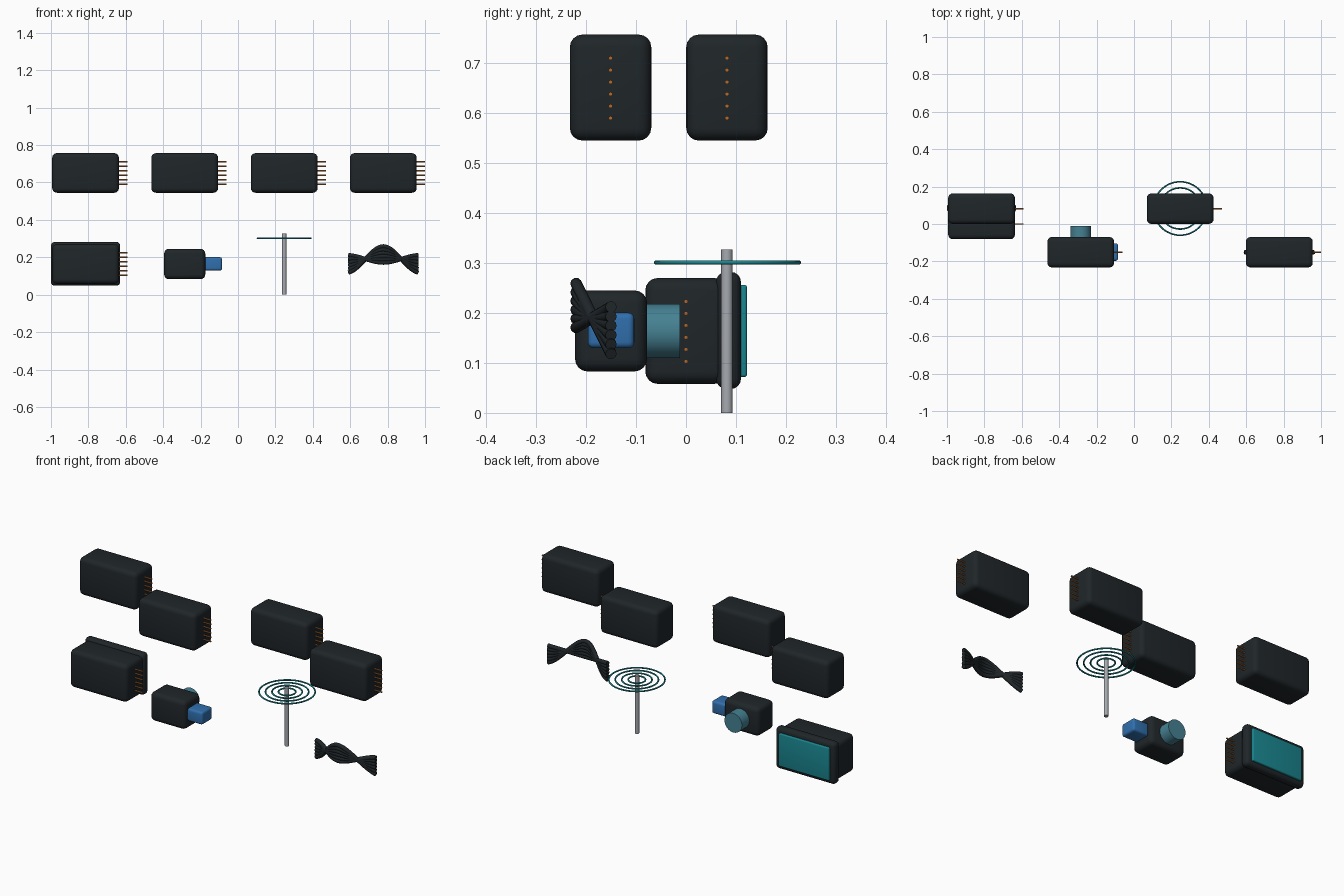
import bpy, math
from mathutils import Vector

if "Cube" in bpy.data.objects:
    bpy.data.objects.remove(bpy.data.objects["Cube"])


def mat(name, col):
    m = bpy.data.materials.new(name)
    m.diffuse_color = (*col, 1)
    m.use_nodes = True
    m.node_tree.nodes["Principled BSDF"].inputs["Base Color"].default_value = m.diffuse_color
    return m


DARK = mat("dark_plastic", (0.014, 0.019, 0.022))
COPPER = mat("copper", (0.45, 0.15, 0.03))
BLUE = mat("blue", (0.03, 0.16, 0.42))
GLASS = mat("lens_blue", (0.06, 0.22, 0.29))
TEAL = mat("teal", (0.01, 0.24, 0.28))
METAL = mat("metal", (0.38, 0.40, 0.43))


def finish(name, m):
    o = bpy.context.object
    o.name = name
    o.data.materials.append(m)
    bpy.ops.object.shade_smooth_by_angle(angle=math.radians(40))
    return o


def box(name, c, size, bevel, m):
    bpy.ops.mesh.primitive_cube_add(size=1, location=c)
    o = bpy.context.object
    o.scale = size
    bpy.ops.object.transform_apply(location=False, rotation=False, scale=True)
    b = o.modifiers.new("round", 'BEVEL')
    b.width, b.segments = bevel, 4
    bpy.ops.object.modifier_apply(modifier="round")
    return finish(name, m)


def rod(name, a, b, r, m, n=32):
    a, b = Vector(a), Vector(b)
    d = b - a
    bpy.ops.mesh.primitive_cylinder_add(vertices=n, radius=r, depth=d.length,
                                        location=(a + b) / 2,
                                        rotation=d.to_track_quat('Z', 'Y').to_euler())
    return finish(name, m)


# module: rounded case with a column of six pins on its right side
def module(name, x, y, z):
    box(name + "_case", (x, y, z), (0.357, 0.163, 0.212), 0.025, DARK)
    for i in range(6):
        pz = z + (i - 2.5) * 0.024 - 0.001
        rod(f"{name}_pin_{i+1}", (x + 0.16, y, pz), (x + 0.223, y, pz), 0.004, COPPER, 12)


XS = [-0.815, -0.285, 0.247, 0.777]
for i, x in enumerate(XS):
    module(f"module_{i+1}", x, 0.082 if i % 2 == 0 else -0.151, 0.651)

# display module with bezel and screen on the back
module("display", XS[0], 0, 0.164)
box("display_bezel", (XS[0], 0.085, 0.165), (0.37, 0.05, 0.234), 0.02, DARK)
box("display_screen", (XS[0], 0.113, 0.164), (0.312, 0.018, 0.184), 0.005, TEAL)

# camera body, side block and lens
box("camera_body", (XS[1], -0.15, 0.164), (0.22, 0.144, 0.162), 0.025, DARK)
box("camera_side_block", (-0.135, -0.15, 0.165), (0.1, 0.093, 0.071), 0.012, BLUE)
rod("camera_lens", (XS[1], -0.12, 0.164), (XS[1], -0.012, 0.164), 0.054, GLASS, 48)

# antenna mast and concentric rings
rod("antenna_mast", (XS[2], 0.082, 0), (XS[2], 0.082, 0.327), 0.0115, METAL)
for i, r in enumerate((0.044, 0.077, 0.11, 0.143)):
    bpy.ops.mesh.primitive_torus_add(location=(XS[2], 0.083, 0.301), major_radius=r,
                                     minor_radius=0.0042, major_segments=64, minor_segments=10)
    finish(f"antenna_ring_{i+1}", TEAL)

# ribbon cable: strands cross over between the ends and the arched middle
for i in range(6):
    k = (i - 2.5) / 2.5
    cu = bpy.data.curves.new(f"cable_strand_{i+1}", 'CURVE')
    cu.dimensions = '3D'
    cu.bevel_depth, cu.bevel_resolution, cu.use_fill_caps = 0.0115, 3, True
    s = cu.splines.new('POLY')
    n = 32
    s.points.add(n)
    for j in range(n + 1):
        t = j / n
        f = 0.5 - 0.5 * math.cos(2 * math.pi * t)
        f = 0.75 * f + 0.25 * (1 - abs(2 * t - 1) ** 1.5)
        s.points[j].co = (XS[3] + (t - 0.5) * 0.372,
                          -0.15 - 0.07 * f,
                          (0.165 - 0.047 * k) * (1 - f) + (0.215 + 0.044 * k) * f, 1)
    o = bpy.data.objects.new(f"cable_strand_{i+1}", cu)
    bpy.context.collection.objects.link(o)
    cu.materials.append(DARK)
